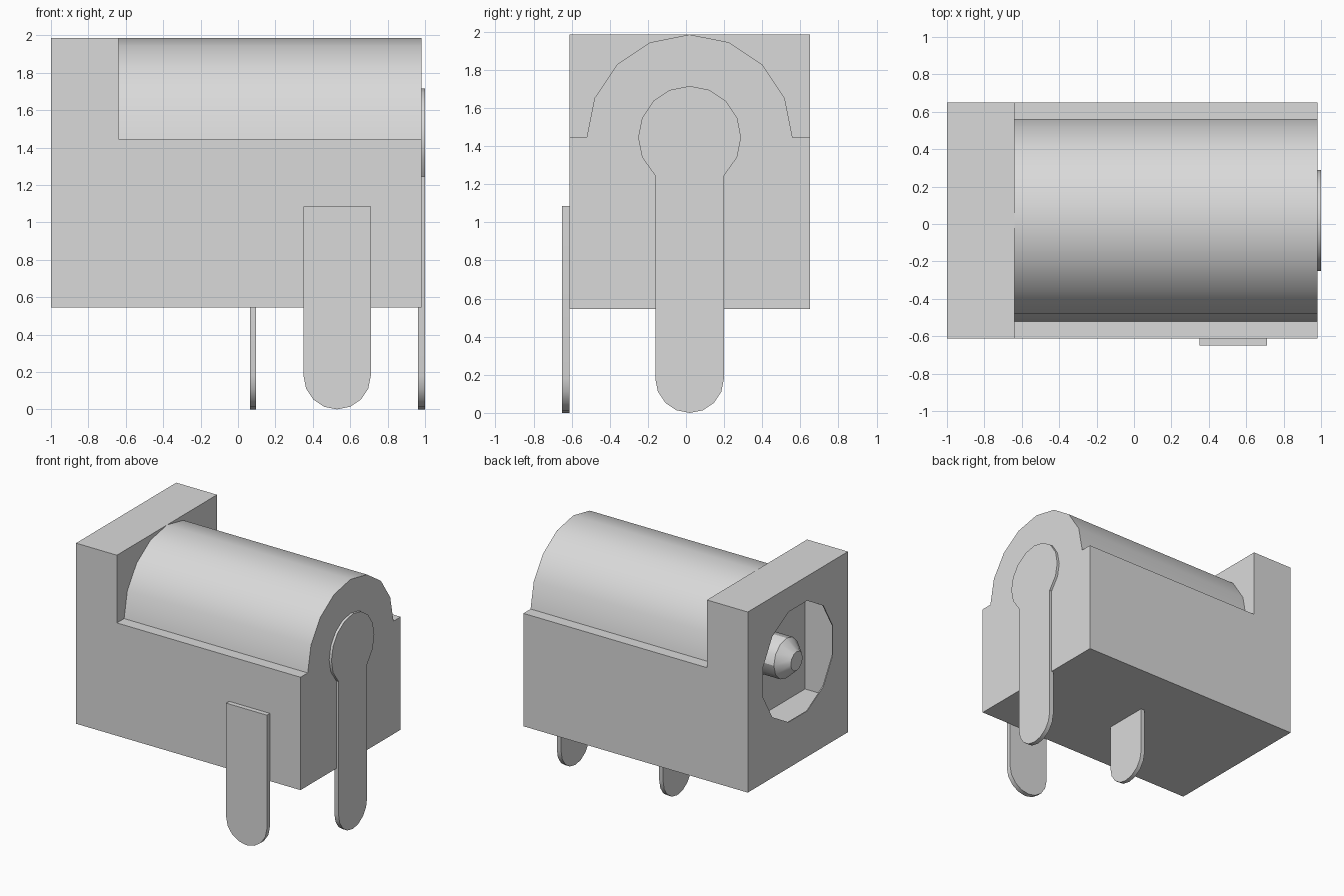
import bpy, bmesh, math
from mathutils import Vector

if "Cube" in bpy.data.objects:
    bpy.data.objects.remove(bpy.data.objects["Cube"], do_unlink=True)

# Single grey finish
grey = bpy.data.materials.new("light grey")
grey.use_nodes = True
grey.diffuse_color = (0.7, 0.7, 0.7, 1)
grey.node_tree.nodes["Principled BSDF"].inputs["Base Color"].default_value = (0.7, 0.7, 0.7, 1)

CY = 0.019          # body centre line in y
BARREL_Z = 1.445    # barrel axis height
SOCKET_Z = 1.35     # socket axis height


def finish(name, bm):
    bmesh.ops.recalc_face_normals(bm, faces=bm.faces)
    me = bpy.data.meshes.new(name)
    bm.to_mesh(me)
    bm.free()
    me.materials.append(grey)
    ob = bpy.data.objects.new(name, me)
    bpy.context.collection.objects.link(ob)
    return ob


def extrude(name, profile, axis, start, end):
    """Extrude a 2D profile along x (points are y, z) or y (points are x, z)."""
    bm = bmesh.new()
    put = (lambda a, b: (start, a, b)) if axis == "x" else (lambda a, b: (a, start, b))
    face = bm.faces.new([bm.verts.new(put(a, b)) for a, b in profile])
    shift = Vector((end - start, 0, 0) if axis == "x" else (0, end - start, 0))
    top = bmesh.ops.extrude_face_region(bm, geom=[face])["geom"]
    bmesh.ops.translate(bm, vec=shift, verts=[v for v in top if isinstance(v, bmesh.types.BMVert)])
    return finish(name, bm)


def arc(cx, cz, r, a0, a1, n):
    """n + 1 points from a0 to a1 degrees."""
    angles = [math.radians(a0 + (a1 - a0) * i / n) for i in range(n + 1)]
    return [(cx + r * math.cos(a), cz + r * math.sin(a)) for a in angles]


def rect(a0, a1, b0, b1):
    return [(a0, b0), (a1, b0), (a1, b1), (a0, b1)]


def select_only(ob):
    bpy.ops.object.select_all(action="DESELECT")
    ob.select_set(True)
    bpy.context.view_layer.objects.active = ob


def boolean(target, tool, operation):
    tool.hide_render = True
    mod = target.modifiers.new(operation, "BOOLEAN")
    mod.operation, mod.solver, mod.object = operation, "EXACT", tool
    select_only(target)
    bpy.ops.object.modifier_apply(modifier=mod.name)
    bpy.data.objects.remove(tool, do_unlink=True)


def smooth(ob):
    select_only(ob)
    bpy.ops.object.shade_smooth_by_angle(angle=math.radians(30))


# Housing: L-shaped side profile, with the half-round barrel merged on top
side = [(-1, 0.545), (0.98, 0.545), (0.98, BARREL_Z), (-0.64, BARREL_Z), (-0.64, 1.985), (-1, 1.985)]
housing = extrude("housing", side, "y", -0.612, 0.65)
half_round = arc(CY, BARREL_Z, 0.54, 0, 180, 8)
barrel = extrude("barrel", [(CY + 0.54, 1.1)] + half_round + [(CY - 0.54, 1.1)], "x", -0.64, 0.98)
boolean(housing, barrel, "UNION")

# Socket: square chamber behind a thin plate with a round opening
chamber = extrude("chamber_cutter", rect(CY - 0.47, CY + 0.47, SOCKET_Z - 0.47, SOCKET_Z + 0.47),
                  "x", -0.992, -0.735)
boolean(housing, chamber, "DIFFERENCE")
opening = extrude("opening_cutter", arc(CY, SOCKET_Z, 0.455, 15, 345, 11), "x", -1.1, -0.85)
boolean(housing, opening, "DIFFERENCE")
smooth(housing)

# Centre contact: a cylinder with a tapered tip, lofted from rings along x
bm = bmesh.new()
rings = []
for x, r in [(-0.72, 0.16), (-0.9, 0.16), (-0.99, 0.075)]:
    rings.append([bm.verts.new((x, y, z)) for y, z in arc(CY, SOCKET_Z, r, 0, 330, 11)])
for low, high in zip(rings, rings[1:]):
    for i in range(12):
        j = (i + 1) % 12
        bm.faces.new((low[i], low[j], high[j], high[i]))
bm.faces.new(rings[0])
bm.faces.new(rings[-1])
smooth(finish("centre_contact", bm))


# Solder tabs with rounded lower ends
def tab_profile(centre, top):
    return arc(centre, 0.18, 0.18, 180, 360, 8) + [(centre + 0.18, top), (centre - 0.18, top)]


smooth(extrude("side_tab", tab_profile(0.53, 1.085), "y", -0.65, -0.612))
smooth(extrude("inner_tab", tab_profile(CY, 0.56), "x", 0.063, 0.097))

# End tab: keyhole shape with a round head
neck = math.degrees(math.acos(0.18 / 0.27))
head = [p for p in arc(CY, BARREL_Z, 0.27, -22.5, 202.5, 10)]
key = (arc(CY, 0.18, 0.18, 180, 360, 8) + arc(CY, BARREL_Z, 0.27, -neck, -neck, 1)[:1]
       + head + arc(CY, BARREL_Z, 0.27, 180 + neck, 180 + neck, 1)[:1])
smooth(extrude("end_tab", key, "x", 0.963, 1.0))
